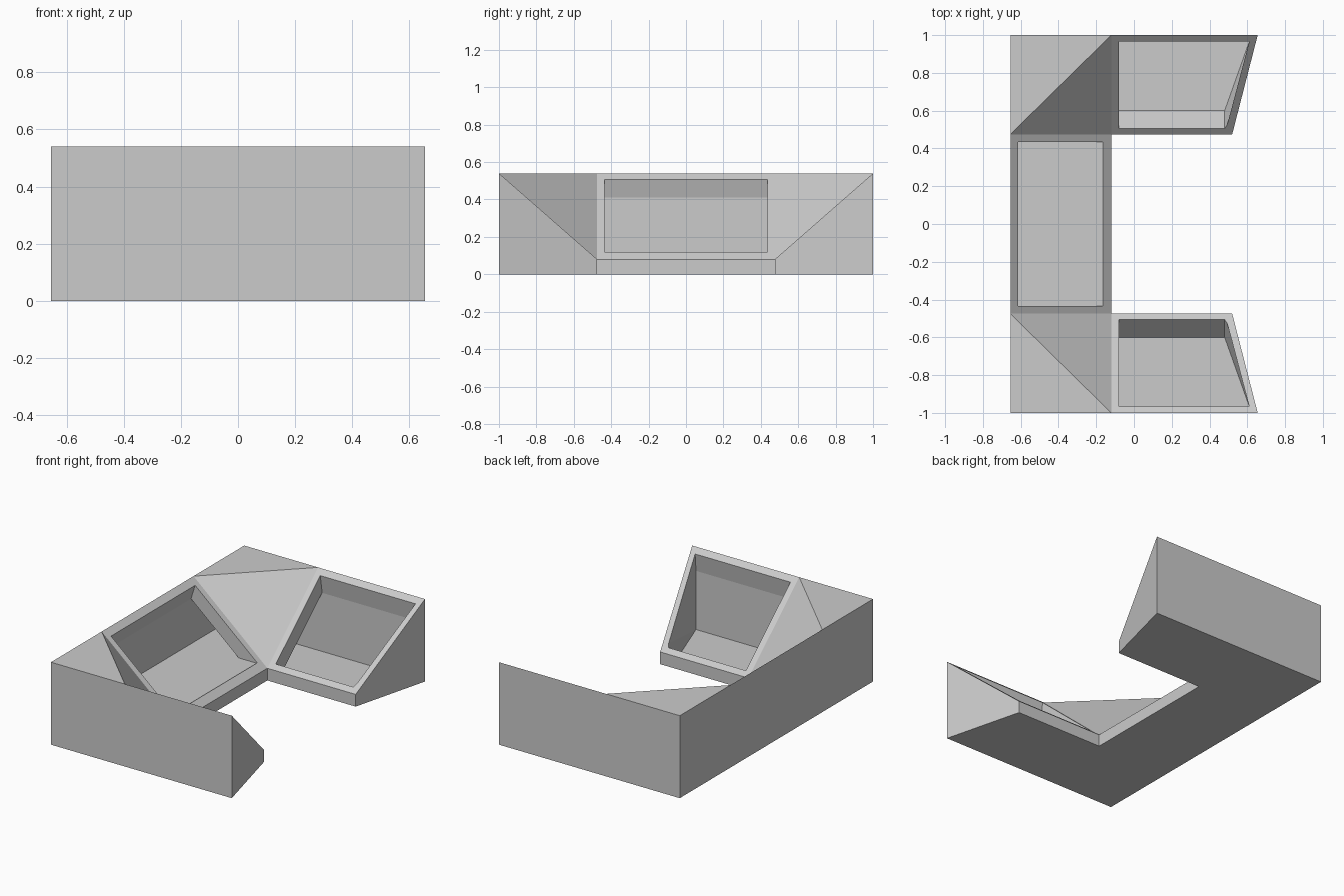
import bpy
import bmesh

cube = bpy.data.objects.get("Cube")
if cube:
    bpy.data.objects.remove(cube, do_unlink=True)

# Main dimensions
BACK, INNER, TIP, END = -0.655, -0.12, 0.52, 0.655
EDGE, HIGH, LOW = 0.475, 0.54, 0.08

grey = bpy.data.materials.new("plain_grey")
grey.use_nodes = True
grey.diffuse_color = (0.6, 0.6, 0.6, 1)
grey.node_tree.nodes["Principled BSDF"].inputs["Base Color"].default_value = grey.diffuse_color


def to_object(name, bm):
    bmesh.ops.recalc_face_normals(bm, faces=bm.faces)
    mesh = bpy.data.meshes.new(name)
    bm.to_mesh(mesh)
    bm.free()
    mesh.materials.append(grey)
    obj = bpy.data.objects.new(name, mesh)
    bpy.context.collection.objects.link(obj)
    return obj


def hull(name, points):
    bm = bmesh.new()
    for p in points:
        bm.verts.new(p)
    result = bmesh.ops.convex_hull(bm, input=bm.verts)
    loose = {g for g in result["geom_interior"] + result["geom_unused"]
             if isinstance(g, bmesh.types.BMVert)}
    bmesh.ops.delete(bm, geom=list(loose), context="VERTS")
    bmesh.ops.dissolve_limit(bm, angle_limit=0.001, verts=bm.verts, edges=bm.edges)
    return to_object(name, bm)


# U-shaped console body: plan points, each with a floor and a top vertex
bm = bmesh.new()
plan = {"a": (BACK, 1, HIGH), "b": (BACK, EDGE, HIGH), "c": (INNER, 1, HIGH),
        "d": (INNER, EDGE, LOW), "e": (TIP, EDGE, LOW), "f": (END, 1, HIGH)}
sides = []
for s in (-1, 1):
    v = {}
    for key, (x, y, z) in plan.items():
        v[key.upper()] = bm.verts.new((x, s * y, z))
        if key in "adef":
            v[key] = bm.verts.new((x, s * y, 0))
    sides.append(v)
    # outer wall, arm end, arm lip, flat corner, sloped corner, arm slope
    for face in ("afFCA", "efFE", "deED", "ABC", "BDC", "CDEF"):
        bm.faces.new([v[k] for k in face])
n, p = sides
bm.faces.new([n["a"], n["A"], n["B"], p["B"], p["A"], p["a"]])
bm.faces.new([n["B"], n["D"], p["D"], p["B"]])
bm.faces.new([n["d"], n["D"], p["D"], p["d"]])
bm.faces.new([n[k] for k in "afed"] + [p[k] for k in "defa"])
body = to_object("console_body", bm)

cutters = []

# Arm pockets: undercut outer wall, slanted end, hollow running into the corner
section = [(0.608, 0.96, 0.545), (0.617, 0.985, 0.39), (0.617, 0.985, 0.006),
           (0.48, 0.6, 0.006), (0.48, 0.476, 0.138)]
hollow = [(0.985, 0.39), (0.985, 0.006), (0.6, 0.006), (0.6, 0.053)]
for s, side in ((-1, "front"), (1, "rear")):
    cutters.append(hull(side + "_arm_pocket_cutter",
                        [(x, s * y, z) for end_x, y, z in section for x in (-0.08, end_x)]))
    cutters.append(hull(side + "_arm_hollow_cutter",
                        [(x, s * y, z) for y, z in hollow for x in (-0.28, 0)]))

# Spine pocket with its hollow running under both side rims
section = [(-0.603, 0.545), (-0.645, 0.41), (-0.645, 0.115), (-0.165, 0.115), (-0.165, 0.2)]
cutters.append(hull("spine_pocket_cutter",
                    [(x, y, z) for x, z in section for y in (-0.435, 0.435)]))
section = [(-0.645, 0.41), (-0.645, 0.115), (-0.3, 0.115)]
cutters.append(hull("spine_hollow_cutter",
                    [(x, y, z) for x, z in section for y in (-0.75, 0.75)]))

# Cut the pockets
bpy.context.view_layer.objects.active = body
for cutter in cutters:
    cutter.hide_render = True
    mod = body.modifiers.new(cutter.name, "BOOLEAN")
    mod.operation = "DIFFERENCE"
    mod.solver = "EXACT"
    mod.object = cutter
    bpy.ops.object.modifier_apply(modifier=mod.name)
for cutter in cutters:
    bpy.data.objects.remove(cutter, do_unlink=True)
